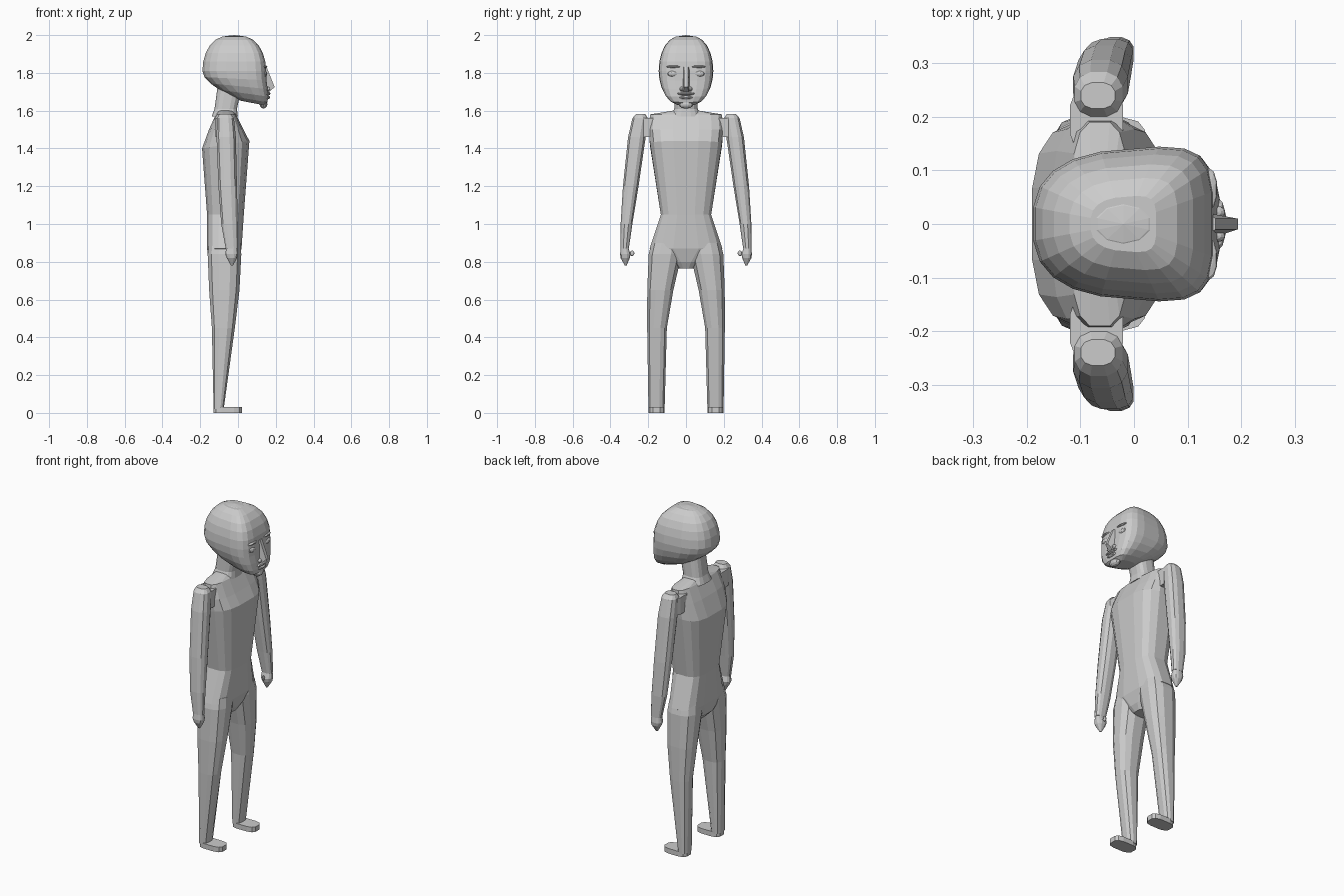
import bpy
import bmesh
import math
from mathutils import Vector

if "Cube" in bpy.data.objects:
    bpy.data.objects.remove(bpy.data.objects["Cube"])

GREY = (0.6, 0.6, 0.6, 1)
mat = bpy.data.materials.new("plain grey")
mat.use_nodes = True
mat.diffuse_color = GREY
mat.node_tree.nodes["Principled BSDF"].inputs["Base Color"].default_value = GREY


def finish(name, bm):
    bmesh.ops.recalc_face_normals(bm, faces=bm.faces)
    mesh = bpy.data.meshes.new(name)
    bm.to_mesh(mesh)
    bm.free()
    mesh.materials.append(mat)
    obj = bpy.data.objects.new(name, mesh)
    bpy.context.collection.objects.link(obj)
    return obj


def loft(name, rings, side=1):
    """Skin closed rings of points, with flat end caps."""
    bm = bmesh.new()
    loops = [[bm.verts.new((x, y * side, z)) for x, y, z in ring] for ring in rings]
    count = len(loops[0])
    for lower, upper in zip(loops, loops[1:]):
        for i in range(count):
            j = (i + 1) % count
            bm.faces.new((lower[i], lower[j], upper[j], upper[i]))
    bm.faces.new(loops[0])
    bm.faces.new(loops[-1])
    return finish(name, bm)


def ball(name, centre, size):
    bm = bmesh.new()
    bmesh.ops.create_uvsphere(bm, u_segments=10, v_segments=6, radius=1)
    for vert in bm.verts:
        vert.co = Vector(centre) + vert.co * Vector(size)
    return finish(name, bm)


def signed_power(value, power):
    return math.copysign(abs(value) ** power, value)


def oval(z, back, front, inner, outer, sides=12, power=0.8, tilt=0):
    """Level rounded section; tilt raises its front edge."""
    points = []
    for i in range(sides):
        angle = math.tau * (i + 0.5) / sides
        along = signed_power(math.cos(angle), power) / 2
        across = signed_power(math.sin(angle), power) / 2
        points.append(((back + front) / 2 + along * (front - back),
                       (inner + outer) / 2 + across * (outer - inner),
                       z + along * tilt))
    return points


def body(z, back, front, half, tilt=0):
    """Section of the trunk, symmetric from side to side."""
    return oval(z, back, front, -half, half, sides=16, power=0.65, tilt=tilt)


def head_point(latitude, longitude):
    """Squarish egg with a flat face and a jaw that slopes up to the nape."""
    height = math.sin(latitude)
    spread = math.cos(latitude) ** 0.75
    power = 0.5 if math.cos(longitude) > 0 else 0.75
    along = signed_power(math.cos(longitude), power)
    across = signed_power(math.sin(longitude), power)
    below = max(0, -height)
    x = -0.02 + 0.17 * along * spread + 0.1 * below ** 2
    y = 0.14 * across * spread * (1 + 0.1 * along)
    z = 1.81 + 0.19 * height + 0.2 * below * (0.15 - x)
    return x, y, z


# Head
BANDS, COLUMNS = 12, 20
loft("head", [[head_point(math.pi * (band / BANDS - 0.5),
                          math.tau * (column + 0.5) / COLUMNS)
               for column in range(COLUMNS)]
              for band in range(BANDS + 1)][1:-1])
ball("crown", (-0.02, 0, 1.96), (0.1, 0.07, 0.04))


# Face
def nose_section(z, tip, half):
    base = 0.14
    return [(base, -2 * half, z), (tip, -half, z), (tip, half, z), (base, 2 * half, z)]


loft("nose", [nose_section(z=1.7, tip=0.165, half=0.014),
              nose_section(z=1.725, tip=0.194, half=0.01),
              nose_section(z=1.83, tip=0.152, half=0.01)])
ball("upper_lip", (0.155, 0, 1.69), (0.018, 0.05, 0.01))
ball("lower_lip", (0.155, 0, 1.67), (0.016, 0.04, 0.01))
ball("chin", (0.135, 0, 1.633), (0.022, 0.04, 0.022))

# Neck, leaning forward
loft("neck", [body(z=1.57, back=-0.14, front=0, half=0.08),
              body(z=1.61, back=-0.125, front=-0.005, half=0.063),
              body(z=1.72, back=-0.11, front=0.02, half=0.06)])

# Torso, narrow at the waist and sloping in to the shoulders
loft("torso", [body(z=0.765, back=-0.12, front=-0.02, half=0.04),
               body(z=0.8, back=-0.155, front=0, half=0.08),
               body(z=0.87, back=-0.165, front=0.02, half=0.195),
               body(z=1.05, back=-0.165, front=0.032, half=0.135),
               body(z=1.42, back=-0.192, front=0.062, half=0.193, tilt=0.04),
               body(z=1.5, back=-0.155, front=0.03, half=0.2),
               body(z=1.58, back=-0.118, front=-0.01, half=0.193),
               body(z=1.6, back=-0.105, front=-0.03, half=0.07)])

leg = [oval(z=0.9, back=-0.155, front=0.015, inner=0.015, outer=0.185),
       oval(z=0.84, back=-0.163, front=0.02, inner=0.02, outer=0.2),
       oval(z=0.65, back=-0.155, front=0.01, inner=0.065, outer=0.207),
       oval(z=0.45, back=-0.14, front=-0.015, inner=0.1, outer=0.207),
       oval(z=0.02, back=-0.13, front=-0.075, inner=0.112, outer=0.2)]

foot = [oval(z=z, back=-0.13, front=0.022, inner=0.112, outer=0.2, power=0.6)
        for z in (0, 0.03)]

arm = [oval(z=1.582, back=-0.1, front=-0.035, inner=0.215, outer=0.265),
       oval(z=1.56, back=-0.112, front=-0.02, inner=0.2, outer=0.285),
       oval(z=1.46, back=-0.115, front=-0.01, inner=0.212, outer=0.308),
       oval(z=1.2, back=-0.105, front=-0.004, inner=0.25, outer=0.335),
       oval(z=1, back=-0.09, front=0, inner=0.283, outer=0.347),
       oval(z=0.87, back=-0.066, front=0, inner=0.302, outer=0.347)]

hand = [oval(z=0.87, back=-0.064, front=-0.003, inner=0.303, outer=0.346),
        oval(z=0.84, back=-0.068, front=0, inner=0.293, outer=0.35),
        oval(z=0.82, back=-0.06, front=-0.004, inner=0.297, outer=0.347),
        oval(z=0.78, back=-0.037, front=-0.027, inner=0.314, outer=0.324)]

# Shoulder block between the torso and the arm
joint = [oval(z=z, back=-0.12, front=-0.02, inner=0.14, outer=0.25, power=0.5)
         for z in (1.46, 1.56)]

# Parts repeated on both sides
for label, side in (("left", 1), ("right", -1)):
    for part, rings in (("leg", leg), ("foot", foot), ("arm", arm),
                        ("hand", hand), ("shoulder_joint", joint)):
        loft(f"{label}_{part}", rings, side)
    ball(f"{label}_eye", (0.14, 0.07 * side, 1.795), (0.016, 0.03, 0.016))
    ball(f"{label}_brow", (0.14, 0.065 * side, 1.833), (0.016, 0.04, 0.007))
    ball(f"{label}_nostril", (0.155, 0.022 * side, 1.715), (0.016, 0.012, 0.012))
    ball(f"{label}_thumb", (-0.033, 0.285 * side, 0.845), (0.006, 0.012, 0.015))
